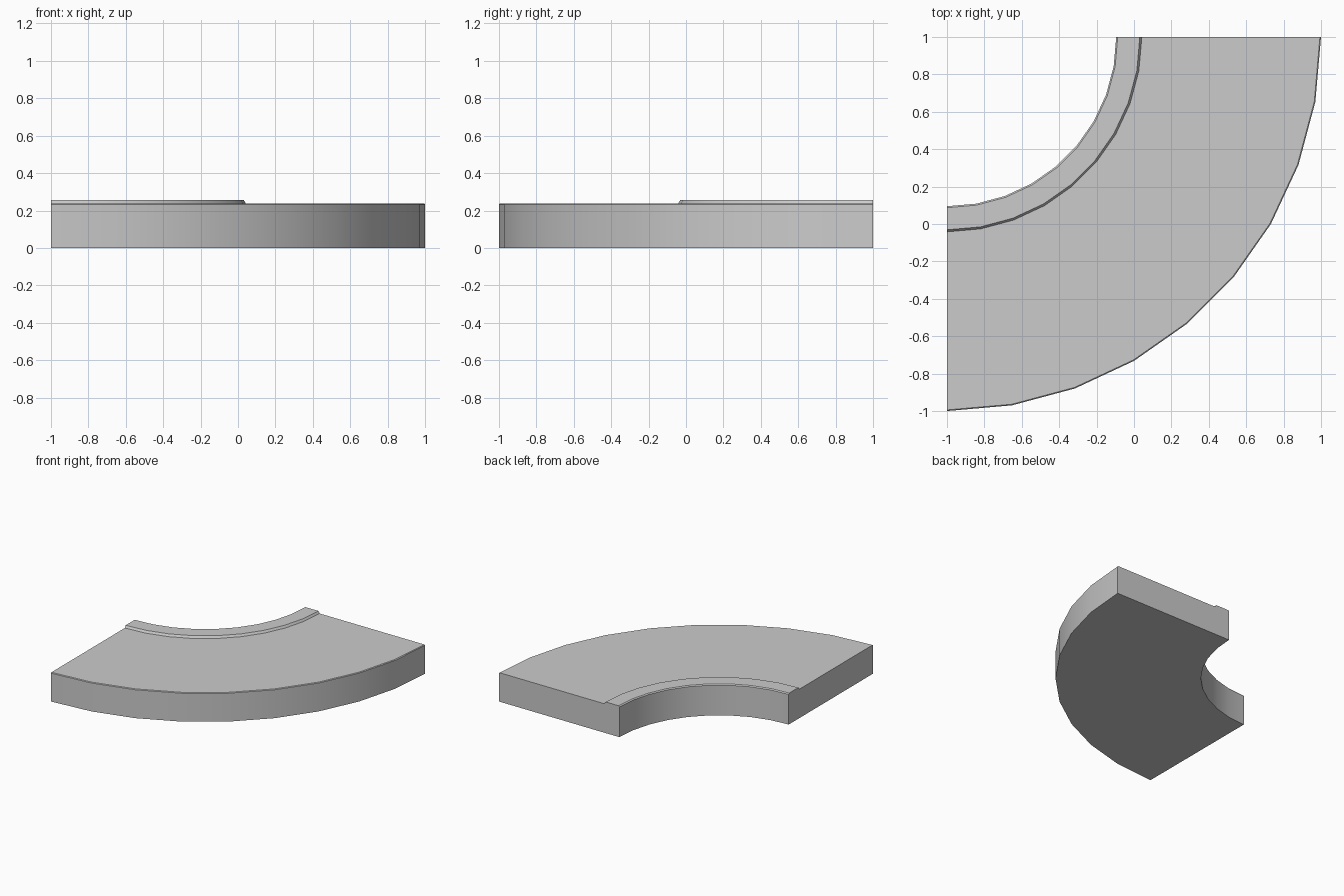
import bpy, bmesh, math
from mathutils import Vector

if "Cube" in bpy.data.objects:
    bpy.data.objects.remove(bpy.data.objects["Cube"])

CENTRE = Vector((-1, 1, 0))
STEPS = 9

# Cross-section as (radius, height): slab with a raised kerb on the inner edge
profile = [
    (0.905, 0.0), (2.0, 0.0), (2.0, 0.233), (1.994, 0.238),
    (1.042, 0.238), (1.031, 0.256), (0.913, 0.256), (0.905, 0.248),
]

bm = bmesh.new()
start = [bm.verts.new(CENTRE + Vector((r, 0, z))) for r, z in profile]
face = bm.faces.new(start)

# Sweep the section through a quarter turn, keeping the start cap
start_cap = face.copy()
result = bmesh.ops.spin(bm, geom=[face], cent=CENTRE, axis=(0, 0, 1),
                        angle=-math.pi / 2, steps=STEPS, use_duplicate=False)
bmesh.ops.remove_doubles(bm, verts=bm.verts[:], dist=1e-5)

# Make sure both ends are closed
open_edges = [e for e in bm.edges if e.is_boundary]
if open_edges:
    bmesh.ops.holes_fill(bm, edges=open_edges, sides=0)
bmesh.ops.recalc_face_normals(bm, faces=bm.faces[:])

mesh = bpy.data.meshes.new("curved_pavement")
bm.to_mesh(mesh)
bm.free()
pavement = bpy.data.objects.new("curved_pavement", mesh)
bpy.context.collection.objects.link(pavement)

# Smooth along the curve, sharp at the section corners
bpy.context.view_layer.objects.active = pavement
pavement.select_set(True)
bpy.ops.object.shade_smooth_by_angle(angle=math.radians(30))
